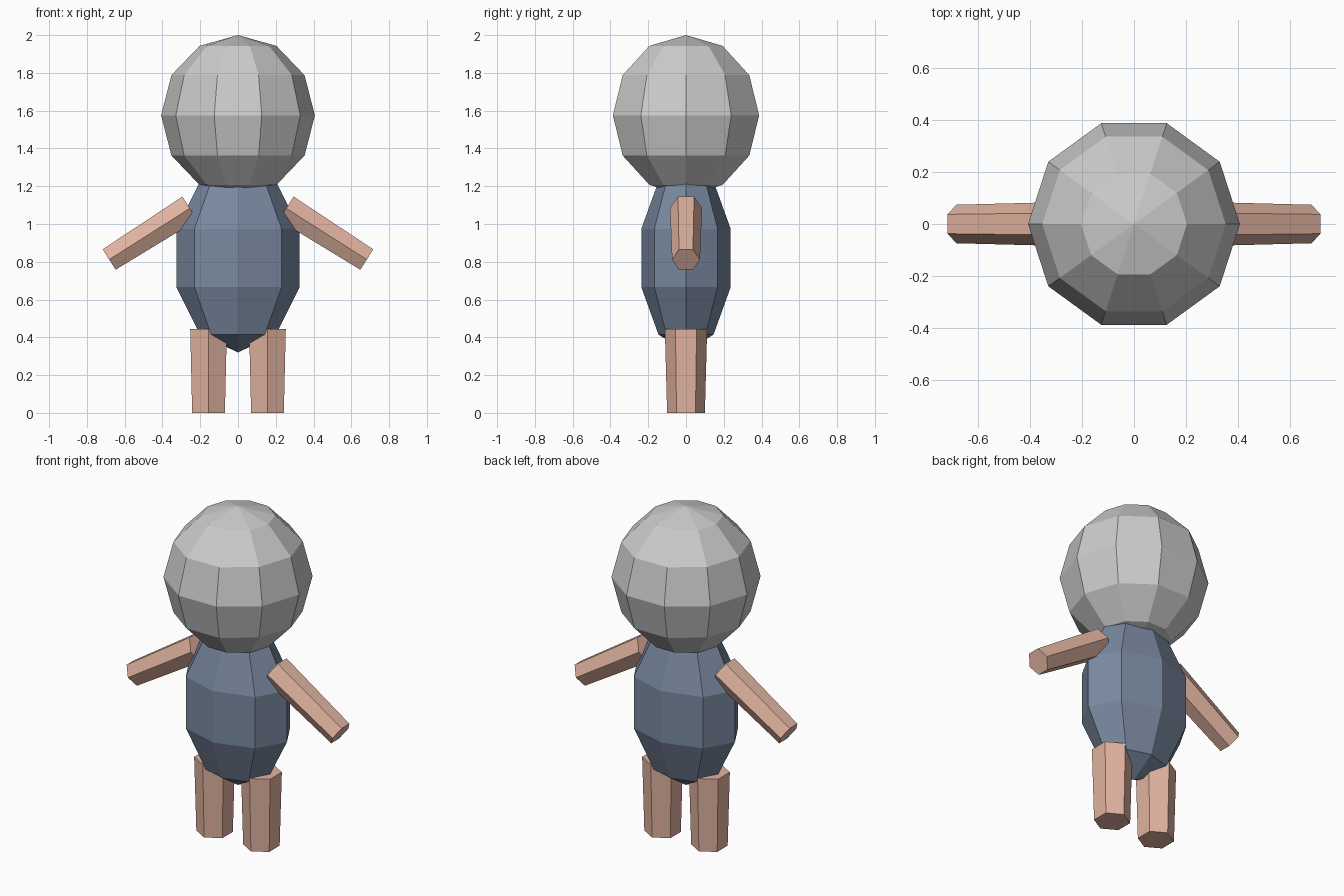
import bpy, bmesh
from math import sin, cos, pi
from mathutils import Vector

if "Cube" in bpy.data.objects:
    bpy.data.objects.remove(bpy.data.objects["Cube"])


def material(name, color):
    m = bpy.data.materials.new(name)
    m.diffuse_color = color
    m.use_nodes = True
    m.node_tree.nodes["Principled BSDF"].inputs["Base Color"].default_value = m.diffuse_color
    return m


def loft(name, rings, sides, side_dir, mat=None, mirror=False, depth=1.0):
    """Join rings of (centre, radius); the first vertex of each points along side_dir."""
    axis = (Vector(rings[-1][0]) - Vector(rings[0][0])).normalized()
    u = Vector(side_dir)
    v = axis.cross(u)
    bm = bmesh.new()
    loops = []
    for c, r in rings:
        loops.append([bm.verts.new(Vector(c) + r * (u * cos(2 * pi * i / sides)
                      + v * depth * sin(2 * pi * i / sides))) for i in range(sides)])
    for a, b in zip(loops, loops[1:]):
        for i in range(sides):
            j = (i + 1) % sides
            bm.faces.new((a[i], a[j], b[j], b[i]))
    bm.faces.new(loops[0][::-1])
    bm.faces.new(loops[-1])
    if rings[0][1] < 1e-5:
        # Closed poles: collapse the zero-size end rings
        bmesh.ops.delete(bm, geom=[f for f in bm.faces if len(f.verts) == sides], context='FACES_ONLY')
        bmesh.ops.remove_doubles(bm, verts=bm.verts[:], dist=1e-4)
    bmesh.ops.recalc_face_normals(bm, faces=bm.faces[:])
    me = bpy.data.meshes.new(name)
    bm.to_mesh(me)
    bm.free()
    ob = bpy.data.objects.new(name, me)
    bpy.context.collection.objects.link(ob)
    if mat:
        me.materials.append(mat)
    if mirror:
        ob.modifiers.new("Mirror", 'MIRROR').use_mirror_merge = False
    return ob


def ball_rings(z, radius, half_height, steps):
    return [((0, 0, z - half_height * cos(pi * k / steps)), radius * abs(sin(pi * k / steps)))
            for k in range(steps + 1)]


skin = material("skin", (0.75, 0.45, 0.35, 1))
cloth = material("cloth", (0.19, 0.25, 0.35, 1))

# Head: ten-sided ball
loft("head", ball_rings(1.575, 0.407, 0.425, 6), 10, (1, 0, 0))

# Body: eight-sided egg, flattened front to back
loft("body", ball_rings(0.82, 0.343, 0.5, 5), 8, (1, 0, 0), cloth, depth=0.725)

# Arms and legs: tapered hexagonal bars, mirrored
loft("arms", [((0.255, 0, 1.083), 0.085), ((0.682, 0, 0.812), 0.074)],
     6, (0, 1, 0), skin, mirror=True)
loft("legs", [((0.156, 0, 0), 0.1), ((0.156, 0, 0.443), 0.112)],
     6, (0, 1, 0), skin, mirror=True)
